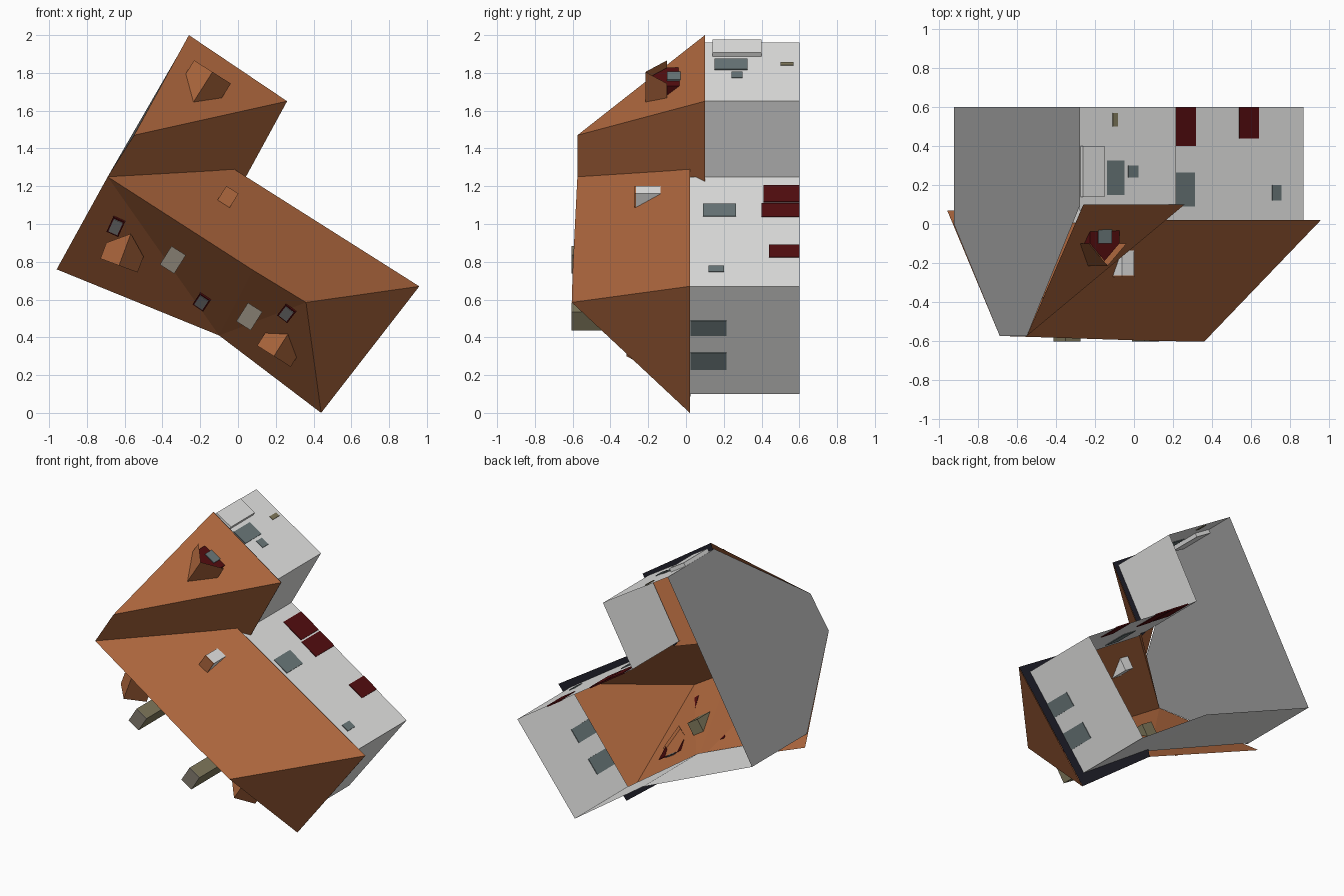
import bpy, bmesh
from mathutils import Vector as V

if "Cube" in bpy.data.objects:
    bpy.data.objects.remove(bpy.data.objects["Cube"])


def mat(name, rgb):
    m = bpy.data.materials.new(name)
    m.diffuse_color = (*rgb, 1)
    m.use_nodes = True
    m.node_tree.nodes["Principled BSDF"].inputs["Base Color"].default_value = m.diffuse_color
    return m


ORANGE = mat("roof tile orange", (0.42, 0.135, 0.047))
WHITE = mat("wall white", (0.81, 0.81, 0.80))
GREY = mat("party wall grey", (0.34, 0.34, 0.34))
RED = mat("dark red", (0.09, 0.004, 0.005))
GLASS = mat("glass grey", (0.15, 0.195, 0.20))
STONE = mat("chimney stone", (0.22, 0.195, 0.11))
CAP = mat("chimney cap grey", (0.23, 0.20, 0.16))
NAVY = mat("soffit navy", (0.015, 0.015, 0.025))

# The house lies on its back: plan in x/z, roof towards -y, ground at y = 0.6
U = V((0.845, 0, -0.535))   # along the main ridge
N = V((0.535, 0, 0.845))    # across the main ridge
Y = V((0, 1, 0))
GROUND = 0.6


def mesh(name, polys, mats):
    """polys: list of (points, material slot, facing direction)"""
    bm = bmesh.new()
    for pts, slot, facing in polys:
        f = bm.faces.new([bm.verts.new(p) for p in pts])
        f.normal_update()
        f.material_index = slot
        if f.normal.dot(V(facing)) < 0:
            f.normal_flip()
    bmesh.ops.remove_doubles(bm, verts=bm.verts, dist=0.0005)
    me = bpy.data.meshes.new(name)
    bm.to_mesh(me)
    bm.free()
    for m in mats:
        me.materials.append(m)
    ob = bpy.data.objects.new(name, me)
    bpy.context.collection.objects.link(ob)
    return ob


def slab(name, c, a, b, n, material):
    """Box from a centre and three half-extent vectors"""
    c, ax = V(c), [V(a), V(b), V(n)]
    polys = []
    for i in range(3):
        p, q = ax[(i + 1) % 3], ax[(i + 2) % 3]
        for s in (1, -1):
            o = c + ax[i] * s
            polys.append(([o + p + q, o - p + q, o - p - q, o + p - q], 0, ax[i] * s))
    return mesh(name, polys, [material])


# Roof corners
A, B = V((-0.26, 0.10, 2.0)), V((0.26, 0.10, 1.65))
C, D = V((0.02, 0.10, 1.21)), V((-0.02, 0.02, 1.29))
E, F = V((0.96, 0.02, 0.67)), V((0.44, 0.02, 0.0))
G, H = V((-0.10, 0.03, 0.41)), V((-0.96, 0.07, 0.76))
I, J = V((-0.69, -0.575, 1.25)), V((0.36, -0.605, 0.585))
K, P = V((0.08, -0.60, 0.755)), V((-0.55, -0.575, 1.47))

# Roof sheets
mesh("roof", [(p, 0, (0, -1, 0)) for p in (
    [A, B, P], [P, B, C, I], [I, D, E, J, K], [J, E, F],
    [K, J, G], [J, F, G], [I, K, G], [I, G, H])], [ORANGE])

# Walls: plan corners with wall top and outward direction
walls = [(-0.28, 1.96, 0.07), (0.215, 1.65, 0.09), (-0.01, 1.25, 0.09), (0.87, 0.67, 0.02),
         (0.43, 0.10, 0.02), (-0.09, 0.46, 0.0), (-0.925, 0.82, 0.02)]
outs = [N, (0.87, 0, -0.49), N, (0.78, 0, -0.6), -N, (-0.37, 0, -0.93)]
polys = []
for i, ((x0, z0, t0), (x1, z1, t1)) in enumerate(zip(walls, walls[1:])):
    if i == 2:
        t0 = 0.02
    polys.append(([(x0, t0, z0), (x1, t1, z1), (x1, GROUND, z1), (x0, GROUND, z0)], 0, outs[i]))
mesh("walls", polys, [WHITE])

# Party wall with the cut-off gable
mesh("party_wall", [([(-0.925, 0.0, 0.82), I, P, (-0.28, 0.09, 1.96),
                      (-0.28, GROUND, 1.96), (-0.925, GROUND, 0.82)], 0, (-0.87, 0, 0.49))], [GREY])

# Dark soffit strips under the overhanging eaves
eaves = [A, B, C, E, F, G]
polys = []
for i in range(5):
    e0, e1 = (D if i == 2 else eaves[i]), eaves[i + 1]
    (x0, z0, _), (x1, z1, _) = walls[i], walls[i + 1]
    polys.append(([e0 + Y * .003, e1 + Y * .003, (x1, e1.y + .003, z1), (x0, e0.y + .003, z0)],
                  0, (0, 1, 0)))
mesh("eave_soffit", polys, [NAVY])


def on_wall(name, i, x0, x1, y0, y1, material, thick=0.009):
    """Plate on wall i, spanning x0..x1 and y0..y1, visible from both sides"""
    a, b = (V((w[0], 0, w[1])) for w in walls[i:i + 2])
    d = b - a
    p, q = (a + d * ((x - a.x) / d.x) for x in (x0, x1))
    n = d.cross(Y).normalized()
    slab(name, (p + q) / 2 + Y * (y0 + y1) / 2, (q - p) / 2, Y * (y1 - y0) / 2,
         n * thick / 2, material)


# Doors and windows
on_wall("double_door_left", 2, 0.06, 0.195, 0.41, 0.6, RED)
on_wall("double_door_right", 2, 0.205, 0.315, 0.40, 0.6, RED)
on_wall("small_door", 2, 0.54, 0.64, 0.44, 0.6, RED)
on_wall("large_window", 2, 0.21, 0.31, 0.09, 0.265, GLASS)
on_wall("small_window", 2, 0.71, 0.755, 0.12, 0.20, GLASS)
on_wall("wing_window", 0, -0.14, -0.05, 0.15, 0.325, GLASS)
on_wall("wing_slot_window", 0, -0.03, 0.02, 0.24, 0.30, GLASS)
on_wall("wing_lamp", 0, -0.11, -0.085, 0.50, 0.57, STONE)
on_wall("wing_porch_box", 0, -0.275, -0.165, 0.14, 0.40, WHITE, 0.05)
for k, (x0, x1) in enumerate(((0.67, 0.73), (0.53, 0.60))):
    on_wall("end_window_%d" % k, 3, x0, x1, 0.025, 0.215, GLASS)


def dormer(name, x, z, d, ridge, eave, base, w, length):
    """Gabled dormer whose front is centred at x, z and looks along d"""
    d = V(d).normalized()
    s = d.cross(Y) * w
    f = V((x, 0, z))
    b = f - d * length
    e = f - d * length * 0.5
    wall = f - d * 0.03
    si = s * 0.78
    gut = Y * eave
    polys = []
    for k in (1, -1):
        # roof slope, then cheek
        polys.append(([f + Y * ridge, f + s * k + gut, e + s * k + gut, b + Y * ridge], 0, (0, -1, 0)))
        polys.append(([wall + si * k + gut, wall + si * k + Y * base, e + si * k + gut], 1, s * k))
    polys.append(([wall + si + Y * base, wall + si + gut, wall + Y * (ridge + 0.025),
                   wall - si + gut, wall - si + Y * base], 1, d))
    mesh(name, polys, [ORANGE, RED])
    h = (base - eave) * 0.4
    slab(name + "_window", wall + d * .003 + Y * (eave + base - 0.02) / 2, si * 0.45, Y * h,
         d * 0.004, GLASS)


dormer("wing_dormer", -0.135, 1.805, N, -0.215, -0.10, 0.0, 0.115, 0.19)
dormer("left_dormer", -0.63, 0.78, (-0.35, 0, -0.94), -0.35, -0.24, -0.13, 0.105, 0.18)
dormer("right_dormer", 0.19, 0.30, -N, -0.315, -0.21, -0.09, 0.105, 0.16)


def on_roof(name, x, z, tri, w, h, material, lift):
    """Plate lying on the roof plane through tri"""
    n = (tri[1] - tri[0]).cross(tri[2] - tri[0]).normalized()
    if n.y > 0:
        n = -n
    y = tri[0].y - ((x - tri[0].x) * n.x + (z - tri[0].z) * n.z) / n.y
    a = Y.cross(n).normalized()
    slab(name, V((x, y, z)) + n * lift, a * w, n.cross(a) * h, n * 0.004, material)


# Skylights: red frame and pane
for k, (x, z, tri) in enumerate(((-0.645, 0.99, (I, G, H)), (-0.19, 0.59, (I, K, G)),
                                 (0.26, 0.53, (J, F, G)))):
    on_roof("skylight_frame_%d" % k, x, z, tri, 0.034, 0.066, RED, 0.004)
    on_roof("skylight_pane_%d" % k, x, z, tri, 0.026, 0.054, GREY, 0.007)

# Chimneys with caps
for k, (x, z, y1) in enumerate(((-0.345, 0.81, -0.25), (0.06, 0.51, -0.2))):
    slab("chimney_%d" % k, (x, (y1 - 0.6) / 2, z), U * 0.045, N * 0.058,
         Y * (y1 + 0.6) / 2, STONE)
    slab("chimney_cap_%d" % k, (x, -0.6025, z), U * 0.045, N * 0.058, Y * 0.0025, CAP)

# Box dormer with a flat tiled top
c = V((-0.053, 0, 1.144))
slab("box_dormer", c + Y * -0.20, U * 0.037, N * 0.043, Y * 0.065, WHITE)
slab("box_dormer_roof", c + Y * -0.268, U * 0.038, N * 0.044, Y * 0.004, ORANGE)
